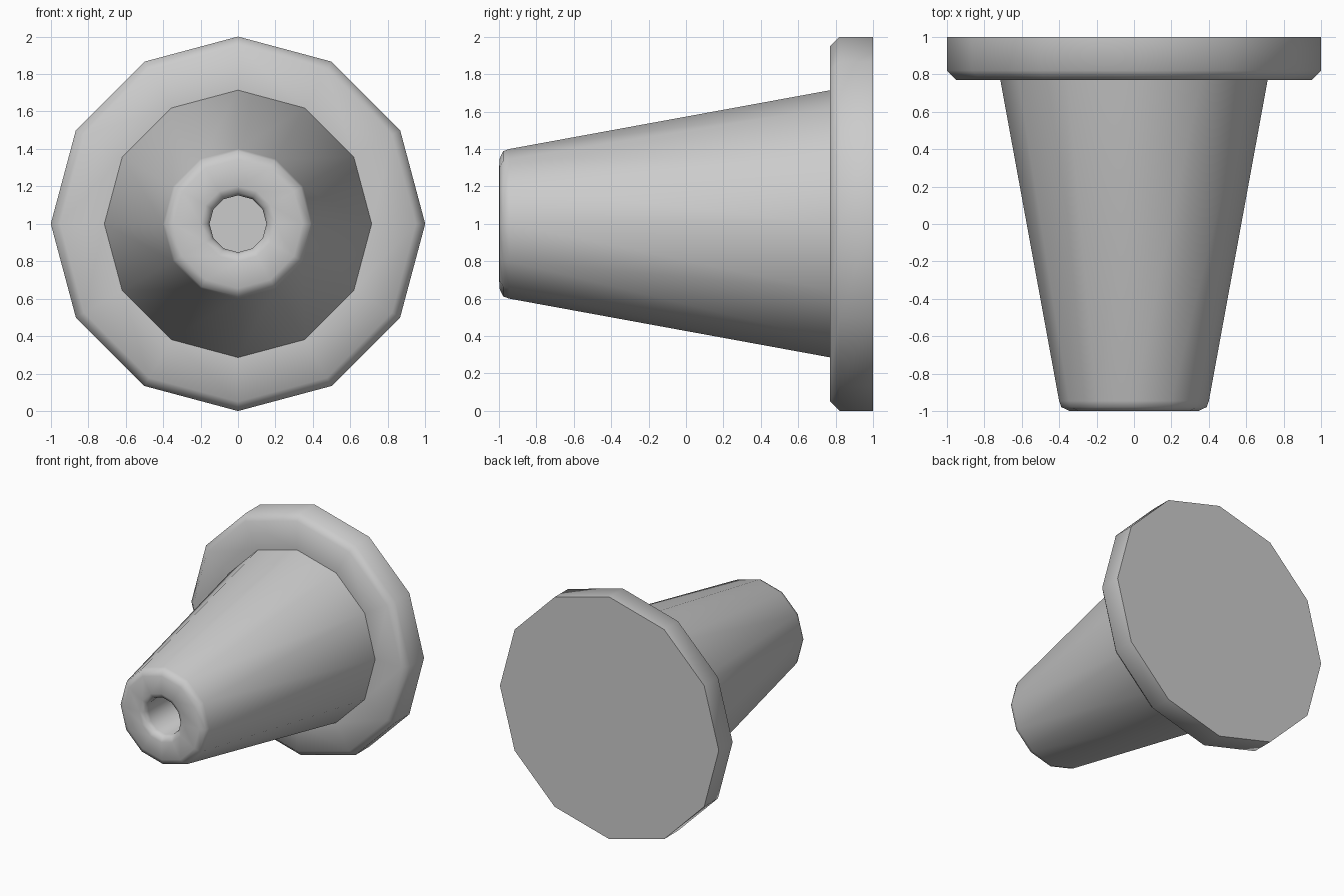
import bpy, bmesh, math

if "Cube" in bpy.data.objects:
    bpy.data.objects.remove(bpy.data.objects["Cube"])

SIDES = 12
AXIS_Z = 1.0


def lathe(name, profile, cap_start=False, cap_end=False):
    """Revolve (radius, y) points around the horizontal y axis."""
    bm = bmesh.new()
    rings = []
    for r, y in profile:
        angles = [2 * math.pi * i / SIDES for i in range(SIDES)]
        rings.append([bm.verts.new((r * math.cos(a), y, AXIS_Z + r * math.sin(a)))
                      for a in angles])
    for a, b in zip(rings, rings[1:]):
        for i in range(SIDES):
            j = (i + 1) % SIDES
            bm.faces.new((a[i], a[j], b[j], b[i]))
    if cap_start:
        bm.faces.new(rings[0])
    if cap_end:
        bm.faces.new(rings[-1])
    bmesh.ops.recalc_face_normals(bm, faces=bm.faces)
    mesh = bpy.data.meshes.new(name)
    bm.to_mesh(mesh)
    bm.free()
    ob = bpy.data.objects.new(name, mesh)
    bpy.context.collection.objects.link(ob)
    bpy.ops.object.select_all(action='DESELECT')
    ob.select_set(True)
    bpy.context.view_layer.objects.active = ob
    bpy.ops.object.shade_smooth_by_angle(angle=math.radians(60))
    return ob


# Round base plate with a chamfered front rim
lathe("base_flange",
      [(0.714, 0.77), (0.95, 0.77), (1.0, 0.82), (1.0, 1.0)],
      cap_start=True, cap_end=True)

# Tapered body, rounded tip and the bore running back to the base plate
lathe("tapered_body",
      [(0.714, 0.77), (0.40, -0.945), (0.388, -0.978), (0.345, -0.998),
       (0.20, -1.0), (0.166, -0.985), (0.152, -0.95), (0.152, 0.765)],
      cap_end=True)
